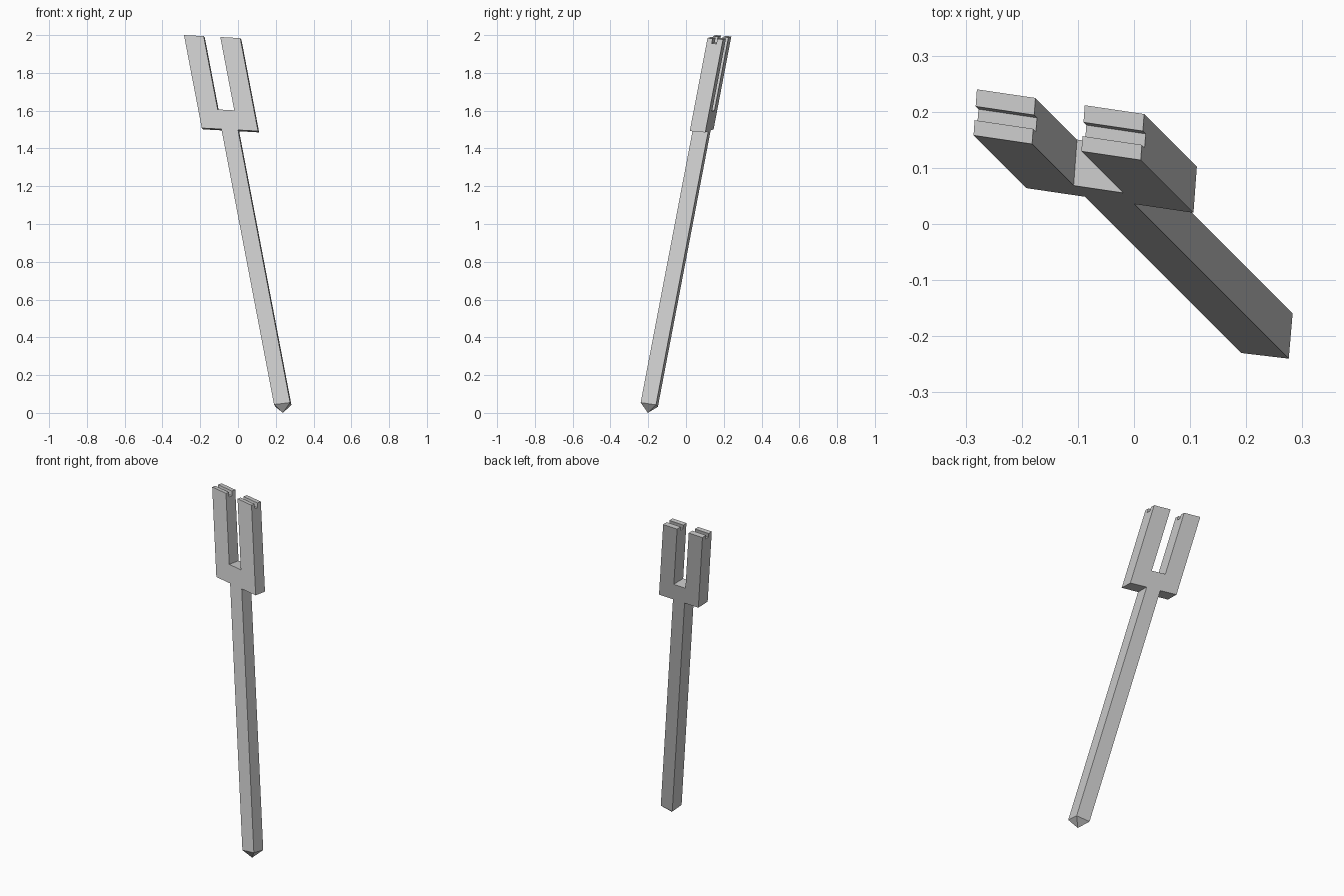
import bpy
import bmesh
from mathutils import Matrix, Vector

if "Cube" in bpy.data.objects:
    bpy.data.objects.remove(bpy.data.objects["Cube"])

# Slanted frame of the leaning fork: across the head, through its depth, along its length
O = Vector((-0.192, 0.064, 1.508))
U = Vector((0.298, -0.044, -0.016))
V = Vector((0.006, 0.082, -0.007))
W = Vector((-0.191, 0.191, 1.0))
FRAME = Matrix.Translation(O) @ Matrix((U, V, W)).transposed().to_4x4()

# Across the head: inner edges of the prongs, shared by the shaft
A0, A1 = 0.35, 0.645


def finish(name, bm):
    bmesh.ops.recalc_face_normals(bm, faces=bm.faces)
    mesh = bpy.data.meshes.new(name)
    bm.to_mesh(mesh)
    bm.free()
    obj = bpy.data.objects.new(name, mesh)
    bpy.context.collection.objects.link(obj)
    return obj


def extrude_profile(name, profile, b0, b1):
    """Extrude an (across, along) outline through the depth b0..b1."""
    bm = bmesh.new()
    face = bm.faces.new([bm.verts.new((a, b0, h)) for a, h in profile])
    ext = bmesh.ops.extrude_face_region(bm, geom=[face])
    verts = [g for g in ext["geom"] if isinstance(g, bmesh.types.BMVert)]
    bmesh.ops.translate(bm, verts=verts, vec=(0, b1 - b0, 0))
    bm.transform(FRAME)
    return finish(name, bm)


# Two-pronged head
TOP, CROTCH = 0.492, 0.104
head = extrude_profile("fork_head", [
    (0, 0), (1, 0), (1, TOP), (A1, TOP), (A1, CROTCH),
    (A0, CROTCH), (A0, TOP), (0, TOP)], 0, 1)

# Groove across both prong tips
cutter = extrude_profile("groove_cutter", [
    (-0.2, TOP - 0.026), (1.2, TOP - 0.026), (1.2, TOP + 0.1), (-0.2, TOP + 0.1)],
    0.33, 0.63)
cutter.hide_render = True
cutter.hide_viewport = True
groove = head.modifiers.new("groove", "BOOLEAN")
groove.operation = "DIFFERENCE"
groove.solver = "EXACT"
groove.object = cutter

# Shaft, open where it meets the head, ending in a four-sided point
bm = bmesh.new()
corners = [(A0, 0, -1.458), (A1, 0, -1.443), (A1, 1, -1.448), (A0, 1, -1.463)]
top = [bm.verts.new(FRAME @ Vector((a, b, 0))) for a, b, h in corners]
low = [bm.verts.new(FRAME @ Vector(c)) for c in corners]
tip = bm.verts.new((0.238, -0.202, 0))
for i in range(4):
    j = (i + 1) % 4
    bm.faces.new((low[i], low[j], top[j], top[i]))
    bm.faces.new((tip, low[j], low[i]))
finish("shaft", bm)
